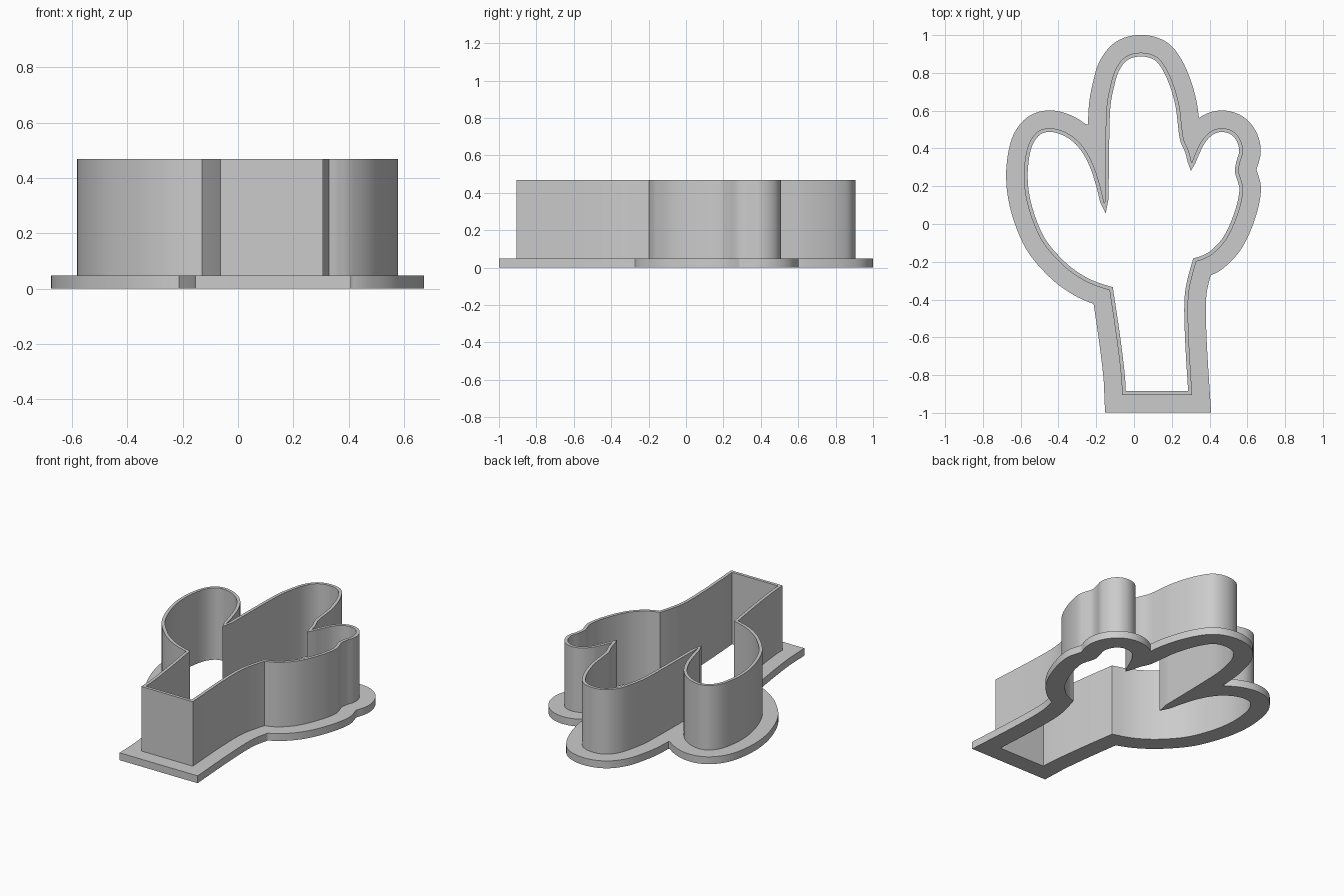
import bpy, bmesh, math
from mathutils import Vector
from mathutils.geometry import intersect_point_line

FLANGE_TOP, WALL_TOP = 0.048, 0.468
WALL_THICK, FLANGE_WIDTH = 0.02, 0.094

default = bpy.data.objects.get("Cube")
if default:
    bpy.data.objects.remove(default, do_unlink=True)

grey = bpy.data.materials.new("light_grey")
grey.use_nodes = True
colour = (0.6, 0.6, 0.6, 1)
grey.diffuse_color = colour
grey.node_tree.nodes["Principled BSDF"].inputs["Base Color"].default_value = colour

# Outer wall outline, clockwise; each run is smooth and starts at a sharp corner
stem_left = [(-.063, -.905), (-.067, -.82), (-.08, -.7), (-.1, -.55)]
left_finger = [(-.13, -.35), (-.2, -.328), (-.28, -.29), (-.38, -.215),
               (-.49, -.085), (-.56, .09), (-.583, .25), (-.565, .4),
               (-.52, .48), (-.458, .507), (-.385, .495), (-.315, .455),
               (-.26, .395), (-.215, .31), (-.182, .21)]
middle_finger = [(-.155, .1), (-.153, .3), (-.15, .5), (-.145, .62),
                 (-.13, .71), (-.1, .815), (-.045, .885), (.037, .907),
                 (.12, .885), (.172, .82), (.213, .725), (.24, .625),
                 (.252, .53), (.263, .45), (.29, .385)]
right_finger = [(.305, .325), (.33, .385), (.362, .445), (.41, .492),
                (.468, .507), (.525, .49), (.563, .445), (.577, .385),
                (.56, .32), (.555, .275), (.57, .225), (.578, .18),
                (.563, .095), (.526, -.01), (.479, -.095), (.415, -.16),
                (.365, -.187)]
stem_right = [(.33, -.198), (.312, -.26), (.292, -.35), (.286, -.45),
              (.29, -.6), (.298, -.75)]
end_edge = [(.308, -.905)]
runs = [stem_left, left_finger, middle_finger, right_finger, stem_right, end_edge]


def smooth_run(points, end, steps=6):
    """Sample a spline through a run, leaving out its final point."""
    p = [Vector(q) for q in points + [end]]
    p = [2 * p[0] - p[1]] + p + [2 * p[-1] - p[-2]]
    out = []
    for a, b, c, d in zip(p, p[1:], p[2:], p[3:]):
        for i in range(steps):
            t = i / steps
            out.append(0.5 * (2 * b + (c - a) * t + (2 * a - 5 * b + 4 * c - d) * t ** 2
                              + (3 * b - a - 3 * c + d) * t ** 3))
    return out


def gap(point, loop):
    """Distance from a point to a closed loop."""
    best = math.inf
    for a, b in zip(loop, loop[1:] + loop[:1]):
        near, t = intersect_point_line(point, a, b)
        near = a.lerp(b, min(max(t, 0), 1))
        best = min(best, (point - near.to_2d()).length)
    return best


def offset(loop, distance, max_mitre=2.2):
    """Parallel loop with mitred corners and overlaps trimmed away."""
    out = []
    for i, p in enumerate(loop):
        before = (p - loop[i - 1]).normalized()
        after = (loop[(i + 1) % len(loop)] - p).normalized()
        n1, n2 = before.orthogonal(), after.orthogonal()
        n1, n2 = Vector((-before.y, before.x)), Vector((-after.y, after.x))
        mid = (n1 + n2).normalized()
        q = p + mid * distance * min(1 / max(mid.dot(n1), 0.01), max_mitre)
        if gap(q, loop) > abs(distance) * 0.995:
            out.append(q)
    return out


def ring(name, outer, inner, bottom, top):
    """Extruded band between two loops."""
    bm = bmesh.new()
    edges = []
    for loop in (outer, inner):
        vs = [bm.verts.new((p.x, p.y, bottom)) for p in loop]
        edges += [bm.edges.new(pair) for pair in zip(vs, vs[1:] + vs[:1])]
    bmesh.ops.triangle_fill(bm, use_beauty=True, use_dissolve=False, edges=edges)
    raised = bmesh.ops.extrude_face_region(bm, geom=bm.faces[:], use_keep_orig=True)
    bmesh.ops.translate(bm, vec=(0, 0, top - bottom),
                        verts=[g for g in raised["geom"] if isinstance(g, bmesh.types.BMVert)])
    bmesh.ops.recalc_face_normals(bm, faces=bm.faces)
    mesh = bpy.data.meshes.new(name)
    bm.to_mesh(mesh)
    bm.free()
    mesh.materials.append(grey)
    mesh.shade_smooth()
    mesh.set_sharp_from_angle(angle=math.radians(30))
    bpy.context.collection.objects.link(bpy.data.objects.new(name, mesh))


outline = []
for run, following in zip(runs, runs[1:] + runs[:1]):
    outline += smooth_run(run, following[0])

inner_edge = offset(outline, -WALL_THICK)
# Thin upright cutting wall, standing on the wide flat base
ring("cutter_wall", outline, inner_edge, FLANGE_TOP, WALL_TOP)
ring("base_flange", offset(outline, FLANGE_WIDTH), inner_edge, 0, FLANGE_TOP)
